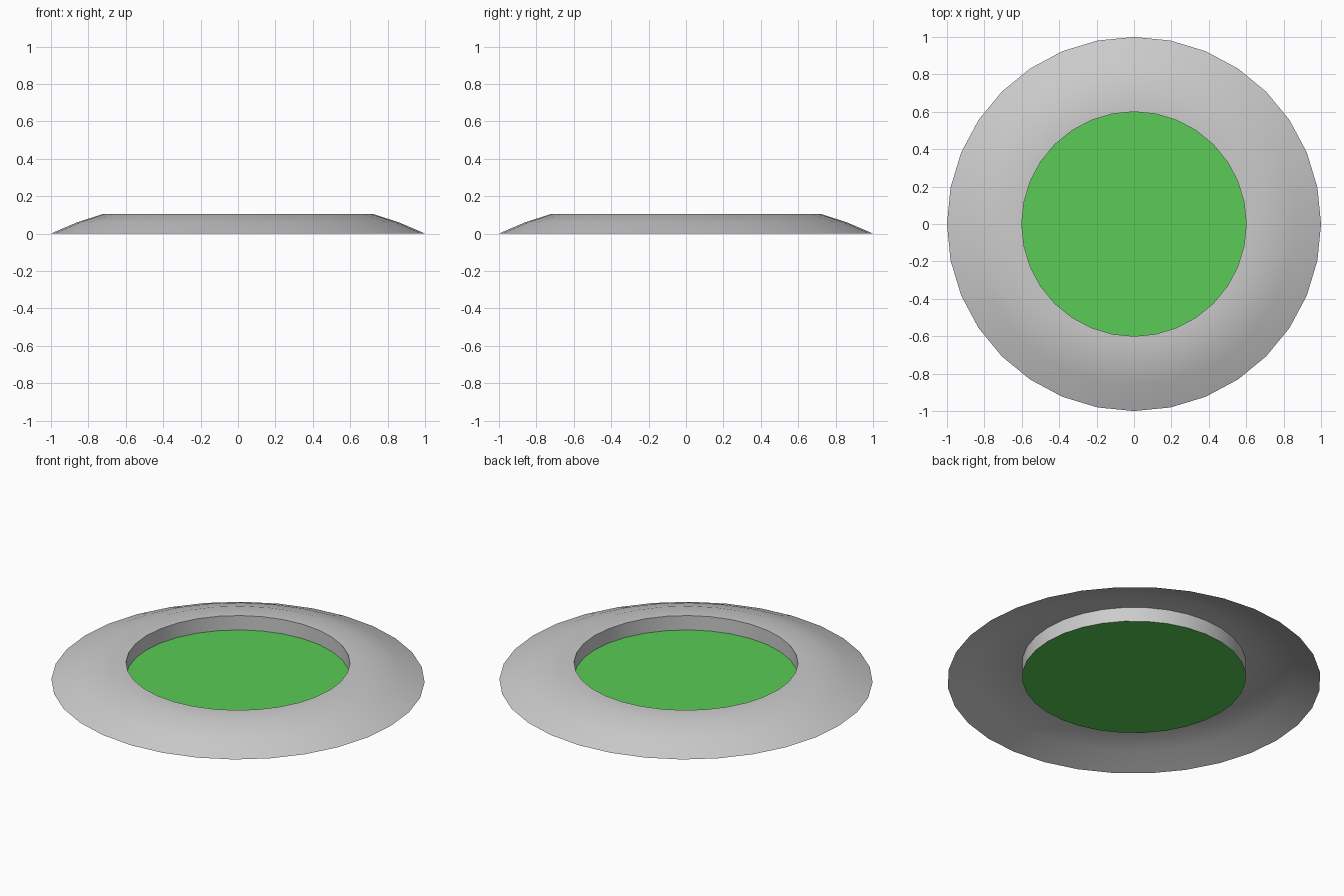
import bpy, bmesh, math

if "Cube" in bpy.data.objects:
    bpy.data.objects.remove(bpy.data.objects["Cube"])

SIDES = 32


def add_ring(bm, r, z):
    return [bm.verts.new((r * math.cos(2 * math.pi * i / SIDES),
                          r * math.sin(2 * math.pi * i / SIDES), z)) for i in range(SIDES)]


def finish(bm, name):
    mesh = bpy.data.meshes.new(name)
    bm.to_mesh(mesh)
    bm.free()
    obj = bpy.data.objects.new(name, mesh)
    bpy.context.collection.objects.link(obj)
    return obj


# Raised rim: open shell, sloped outside, dropping to the inner wall
profile = [(1.0, 0.0), (0.86, 0.06), (0.72, 0.105), (0.6, 0.105), (0.6, 0.02)]
bm = bmesh.new()
rings = [add_ring(bm, r, z) for r, z in profile]
for a, b in zip(rings, rings[1:]):
    for i in range(SIDES):
        j = (i + 1) % SIDES
        bm.faces.new((a[i], a[j], b[j], b[i]))
rim = finish(bm, "rim")
bpy.context.view_layer.objects.active = rim
rim.select_set(True)
bpy.ops.object.shade_smooth_by_angle(angle=math.radians(40))

# Green surface at the bottom of the recess
bm = bmesh.new()
bm.faces.new(add_ring(bm, 0.6, 0.02))
disc = finish(bm, "recessed_disc")
green = bpy.data.materials.new("green")
green.diffuse_color = (0.1, 0.6, 0.09, 1)
green.use_nodes = True
green.node_tree.nodes["Principled BSDF"].inputs["Base Color"].default_value = green.diffuse_color
disc.data.materials.append(green)
